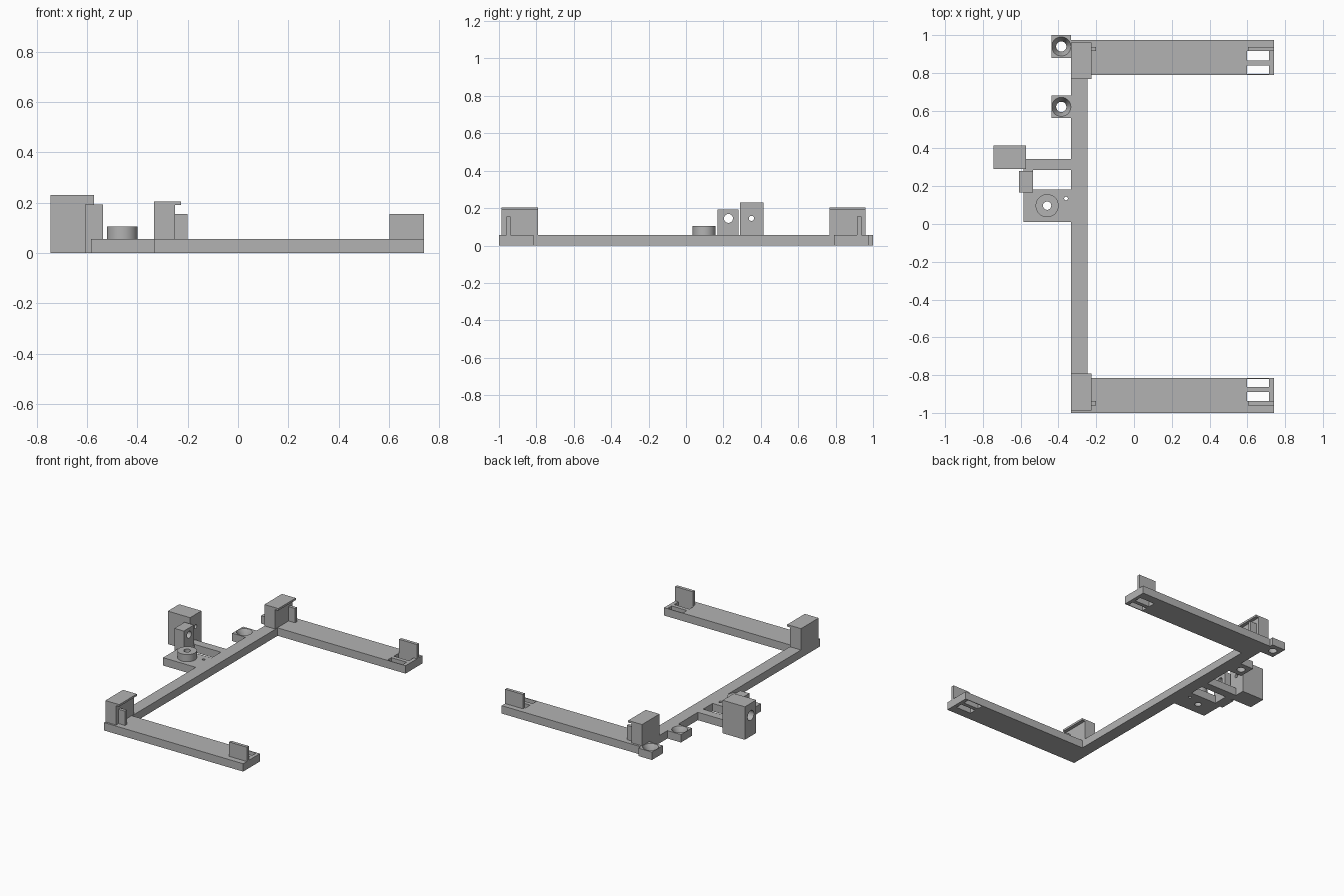
import bpy
import math

if "Cube" in bpy.data.objects:
    bpy.data.objects.remove(bpy.data.objects["Cube"], do_unlink=True)

GREY = bpy.data.materials.new("plain_grey")
GREY.use_nodes = True
COLOUR = (0.45, 0.45, 0.45, 1)
GREY.diffuse_color = COLOUR
GREY.node_tree.nodes["Principled BSDF"].inputs["Base Color"].default_value = COLOUR

T = 0.055    # thickness of the base frame
EDGE = -0.333  # outer side of the spine


def box(name, x, y, z):
    """Box from its (low, high) extents on each axis."""
    bpy.ops.mesh.primitive_cube_add(size=1)
    ob = bpy.context.object
    ob.name = name
    for v in ob.data.vertices:
        v.co = [r[0] if c < 0 else r[1] for c, r in zip(v.co, (x, y, z))]
    ob.data.materials.append(GREY)
    return ob


def cone(name, centre, r_low, r_high, depth, along_x=False):
    """Cylinder or cone centred on a point, upright or along x."""
    bpy.ops.mesh.primitive_cone_add(
        vertices=40, radius1=r_low, radius2=r_high, depth=depth, location=centre,
        rotation=(0, math.pi / 2 if along_x else 0, 0))
    ob = bpy.context.object
    ob.name = name
    ob.data.materials.append(GREY)
    return ob


def cut(ob, *cutters):
    """Subtract the cutters, keep the result and drop the cutters."""
    for c in cutters:
        c.hide_render = True
        mod = ob.modifiers.new("cut", "BOOLEAN")
        mod.operation = "DIFFERENCE"
        mod.solver = "EXACT"
        mod.object = c
    bpy.context.view_layer.update()
    graph = bpy.context.evaluated_depsgraph_get()
    mesh = bpy.data.meshes.new_from_object(ob.evaluated_get(graph))
    ob.modifiers.clear()
    ob.data = mesh
    for c in cutters:
        bpy.data.objects.remove(c, do_unlink=True)
    smooth(ob)


def smooth(ob):
    bpy.ops.object.select_all(action="DESELECT")
    ob.select_set(True)
    bpy.context.view_layer.objects.active = ob
    bpy.ops.object.shade_smooth_by_angle(angle=math.radians(30))


# Long spine joining the two arms
box("spine", (EDGE, -0.247), (-0.815, 0.79), (0, T))

# Arms with end slots, upright tabs and corner posts
ARMS = {
    "front": dict(arm=(-1, -0.815), post=(-0.987, -0.792), fin=(-0.96, -0.938),
                  slots=((-0.938, -0.89), (-0.863, -0.82))),
    "back": dict(arm=(0.79, 0.975), post=(0.767, 0.96), fin=(0.915, 0.937),
                 slots=((0.865, 0.915), (0.795, 0.838))),
}
for side, a in ARMS.items():
    arm = box(side + "_arm", (EDGE, 0.74), a["arm"], (0, T))
    cut(arm, *[box("slot_cutter", (0.597, 0.715), s, (-0.1, 0.2)) for s in a["slots"]])
    box(side + "_end_tab", (0.603, 0.74), a["fin"], (T, 0.155))
    box(side + "_corner_post", (EDGE, -0.25), a["post"], (T, 0.19))
    box(side + "_post_lip", (EDGE, -0.226), a["post"], (0.19, 0.204))
    box(side + "_post_fin", (-0.25, -0.2), a["fin"], (T, 0.155))

# Countersunk screw lugs on the outer side
for name, y in (("rear_lug", 0.94), ("inner_lug", 0.62)):
    lug = box(name, (-0.437, EDGE), (y - 0.06, y + 0.06), (0, T))
    cut(lug,
        cone("sink_cutter", (-0.385, y, T / 2 + 0.002), 0.026, 0.051, T - 0.002),
        cone("hole_cutter", (-0.385, y, 0), 0.027, 0.027, 0.06))

# Side bracket: boss plate, cross bar and linking strip
plate = box("boss_plate", (-0.585, EDGE), (0.01, 0.183), (0, T))
cut(plate,
    cone("bore_cutter", (-0.46, 0.097, 0), 0.022, 0.022, 0.4),
    cone("pin_cutter", (-0.36, 0.135, 0), 0.01, 0.01, 0.4))
boss = cone("boss", (-0.46, 0.097, 0.08), 0.061, 0.061, 0.05)
cut(boss, cone("bore_cutter", (-0.46, 0.097, 0), 0.022, 0.022, 0.4))
box("cross_bar", (-0.585, EDGE), (0.287, 0.345), (0, T))
box("link_strip", (-0.585, -0.535), (0.183, 0.287), (0, T))

# Small upright block with a hole through it
small = box("small_block", (-0.608, -0.536), (0.168, 0.28), (0, 0.193))
cut(small, cone("hole_cutter", (-0.57, 0.227, 0.145), 0.024, 0.024, 0.3, True))

# Large upright block with a stepped hole
large = box("large_block", (-0.745, -0.573), (0.29, 0.415), (0, 0.23))
cut(large,
    cone("hole_cutter", (-0.65, 0.35, 0.145), 0.014, 0.014, 0.4, True),
    cone("step_cutter", (-0.73, 0.35, 0.145), 0.034, 0.034, 0.16, True))
